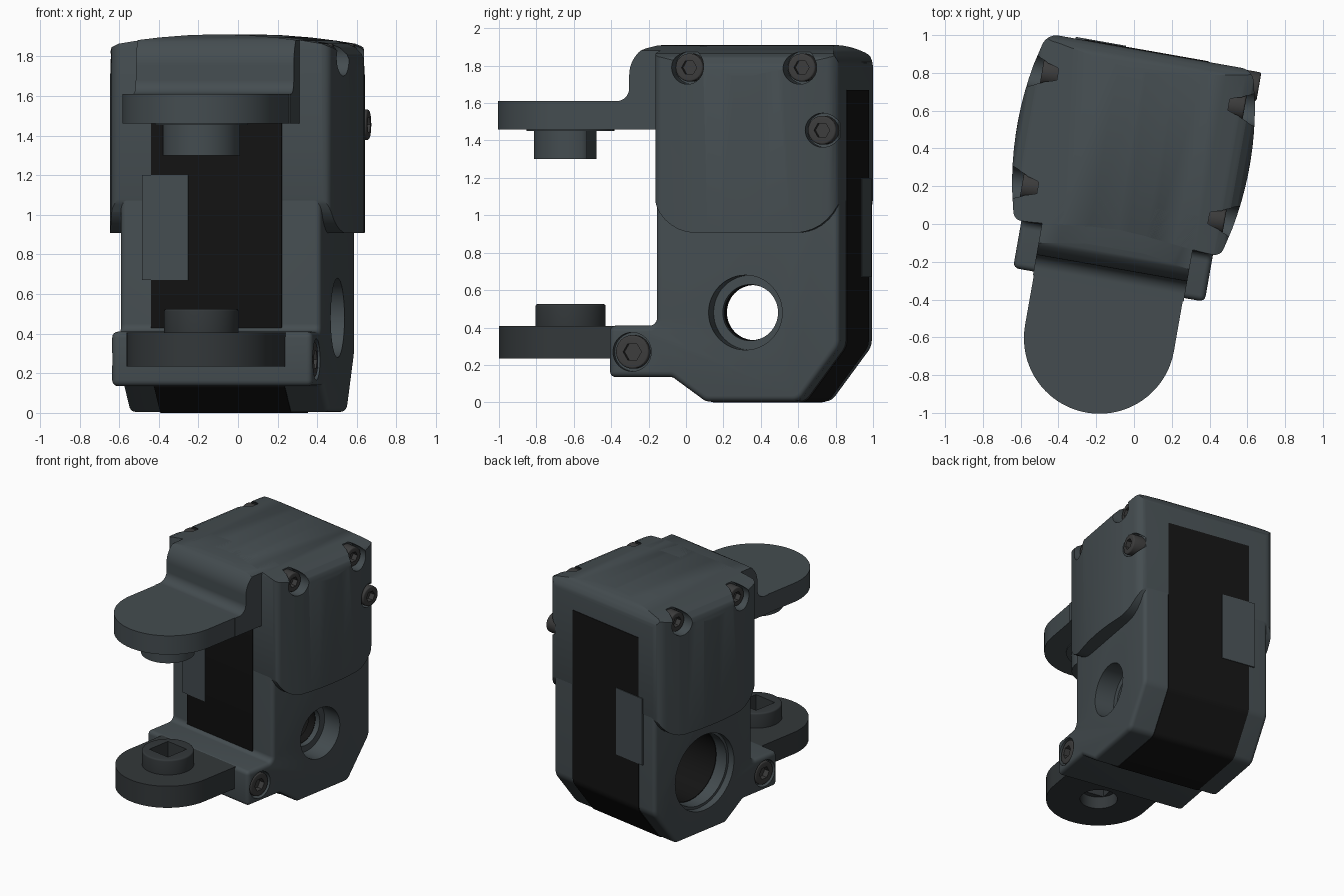
import bpy, bmesh
from math import sin, cos, pi, tan, radians
from mathutils import Matrix, Vector

if "Cube" in bpy.data.objects:
    bpy.data.objects.remove(bpy.data.objects["Cube"])


def material(name, rgb):
    m = bpy.data.materials.new(name)
    m.diffuse_color = (*rgb, 1)
    m.use_nodes = True
    m.node_tree.nodes["Principled BSDF"].inputs["Base Color"].default_value = m.diffuse_color
    return m


GREY = material("slate_grey", (0.058, 0.073, 0.080))
DARK = material("dark_slate", (0.033, 0.039, 0.042))
BLACK = material("black", (0.007, 0.007, 0.007))
STEEL = material("screw_steel", (0.045, 0.045, 0.045))
parts = []


def fillet(pts, n=6):
    """Polygon corners (a, b[, radius]) -> outline with rounded corners."""
    out = []
    for i, p in enumerate(pts):
        c = Vector(p[:2])
        if len(p) < 3:
            out.append(c)
            continue
        d1 = (Vector(pts[i - 1][:2]) - c).normalized()
        d2 = (Vector(pts[(i + 1) % len(pts)][:2]) - c).normalized()
        t = p[2] / tan(d1.angle(d2) / 2)
        centre = c + (d1 + d2).normalized() * (p[2] / sin(d1.angle(d2) / 2))
        a, b = c + d1 * t - centre, c + d2 * t - centre
        for k in range(n + 1):
            v = a.lerp(b, k / n).normalized() * p[2]
            out.append(centre + v)
    return out


def circle(ca, cb, r, n=48):
    return [(ca + r * cos(2 * pi * k / n), cb + r * sin(2 * pi * k / n)) for k in range(n)]


def prism(name, pts, axis, lo, hi, mat=None, bevel=0):
    """Extrude a 2D outline along an axis. Without a material it is a helper."""
    place = {"x": lambda a, b, h: (h, a, b), "y": lambda a, b, h: (a, h, b),
             "z": lambda a, b, h: (a, b, h)}[axis]
    bm = bmesh.new()
    rings = [[bm.verts.new(place(p[0], p[1], h)) for p in pts] for h in (lo, hi)]
    bm.faces.new(rings[0])
    bm.faces.new(rings[1])
    for i in range(len(pts)):
        j = (i + 1) % len(pts)
        bm.faces.new((rings[0][i], rings[0][j], rings[1][j], rings[1][i]))
    bmesh.ops.recalc_face_normals(bm, faces=bm.faces)
    me = bpy.data.meshes.new(name)
    bm.to_mesh(me)
    bm.free()
    ob = bpy.data.objects.new(name, me)
    bpy.context.collection.objects.link(ob)
    if mat:
        me.materials.append(mat)
        parts.append(ob)
    else:
        ob.hide_render = True
    if bevel:
        m = ob.modifiers.new("bevel", "BEVEL")
        m.width, m.segments, m.limit_method, m.angle_limit = bevel, 4, "ANGLE", radians(50)
        apply(ob, m)
    return ob


def apply(ob, mod):
    with bpy.context.temp_override(object=ob, active_object=ob, selected_objects=[ob]):
        bpy.ops.object.modifier_apply(modifier=mod.name)


def boolean(ob, tool, op="DIFFERENCE"):
    m = ob.modifiers.new("bool", "BOOLEAN")
    m.operation, m.solver, m.object = op, "EXACT", tool
    apply(ob, m)
    bpy.data.objects.remove(tool)


def drill(ob, v, z, r, lo, hi):
    boolean(ob, prism("cutter", circle(v, z, r), "x", lo, hi))


# Lower housing with front bracket, side profile (depth, height)
body = prism("housing", fillet([
    (-.085, 1.65), (-.085, .41, .04), (-.34, .41), (-.34, .135), (0, .135, .03), (.18, .005, .06),
    (.69, .005, .07), (.91, .3, .1), (.91, 1.65)]), "x", -.515, .515, GREY, .03)

# Black inner unit, showing as a band on front, bottom and back
core = prism("inner_unit", fillet([
    (-.092, 1.67), (-.092, .3), (-.006, .133, .03), (.178, 0, .06),
    (.694, 0, .07), (.917, .3, .1), (.917, 1.67)]), "x", -.355, .315, BLACK)

# Side bore: wide on the left, narrow on the right
for r, lo, hi in ((.30, -.8, -.46), (.28, -.8, .25), (.15, 0, .8), (.2, .36, .8)):
    drill(body, .40, .48, r, lo, hi)
for r, lo, hi in ((.275, -.8, .25), (.147, 0, .8)):
    drill(core, .40, .48, r, lo, hi)

# Tabs overlapping the band at front and back
prism("front_tab", [(-.40, .67), (-.163, .67), (-.163, 1.2), (-.40, 1.2)], "y", -.097, -.05, GREY)
prism("back_tab", [(-.40, .67), (-.13, .67), (-.13, 1.2), (-.40, 1.2)], "y", .87, .922, GREY)


# Cap: bulged plan, crowned front outline and rounded side outline intersected
def crown():
    half = [(.9, .8), (.64, .8), (.63, 1.70), (.622, 1.76), (.60, 1.81), (.565, 1.845), (.52, 1.864),
            (.42, 1.880), (.3, 1.895), (.15, 1.907), (0, 1.911)][1:]
    return half + [(-a, b) for a, b in half[-2::-1]]


def bulge(v):
    return .625 - .28 * (v - .41) ** 2


vs = [-.088 + .15 + k * .075 for k in range(10)]
right = [(bulge(-.088), -.088, .05)] + [(bulge(v), v) for v in vs] + [(bulge(.913), .913, .08)]
left = [(-p[0], *p[1:]) for p in reversed(right)]
cap = prism("cap", fillet(right + left), "z", .85, 2.0, GREY)
boolean(cap, prism("crown_shape", crown(), "y", -1, 2), "INTERSECT")
boolean(cap, prism("side_shape", fillet([
    (-.1, .907, .24), (.925, .907, .24), (.925, 1.95), (.925, 1.915, .15)][:2] + [
    (.915, 1.915, .15), (-.09, 1.915, .07)], 10), "x", -1, 1), "INTERSECT")

# Upper arm: neck flowing out of the cap, rounded plate and peg
neck = prism("upper_neck", fillet([
    (.1, 1.46), (-.36, 1.46), (-.36, 1.61), (-.25, 1.61, .07), (-.25, 1.92, .17), (.1, 1.92)], 10),
    "x", -.405, .405, GREY)
boolean(neck, prism("crown_shape", crown(), "y", -1, 2), "INTERSECT")


def tongue(r, cv, back):
    return [(r, back)] + [(r * cos(a), cv - r * sin(a)) for a in
                          [pi * k / 40 for k in range(41)]] + [(-r, back)]


prism("upper_plate", tongue(.40, -.627, -.3), "z", 1.46, 1.61, GREY)
prism("upper_peg_flange", circle(0, -.64, .235), "z", 1.452, 1.47, GREY)
prism("upper_peg", [(a, min(b, -.525)) for a, b in circle(0, -.64, .195, 64)
                    if b < -.515], "z", 1.30, 1.47, GREY)

# Lower arm: rounded plate with square-socketed peg and round hole underneath
plate = prism("lower_plate", tongue(.377, -.645, -.2), "z", .235, .407, DARK)
peg = prism("lower_peg", circle(0, -.64, .188), "z", .35, .525, DARK, .012)
for ob in (plate, peg):
    s = .095
    boolean(ob, prism("cutter", [(-s, -.64 - s), (s, -.64 - s), (s, -.64 + s), (-s, -.64 + s)],
                      "z", .2, .6))
boolean(plate, prism("cutter", circle(0, -.64, .135), "z", .1, .33))


# Socket screws with their recesses
def screw(host, side, v, z, r, base, top):
    lo, hi = sorted((side * base, side * .8))
    drill(host, v, z, r + .014, lo, hi)
    lo, hi = sorted((side * (base - .03), side * top))
    head = prism("screw", circle(v, z, r, 32), "x", lo, hi, STEEL, .01)
    lo, hi = sorted((side * (top - .045), side * .8))
    boolean(head, prism("cutter", circle(v, z, r * .55, 6), "x", lo, hi))


for side in (-1, 1):
    screw(cap, side, .10, 1.79, .075, .46, .545)
    screw(cap, side, .71, 1.79, .075, .46, .545)
    screw(body, side, -.215, .27, .09, .46, .51)
screw(cap, 1, .83, 1.455, .077, .50, .60)

# Turn and centre the whole model, smooth the curves
turn = Matrix.Rotation(radians(-10), 4, "Z") @ Matrix.Translation((-.075, 0, 0))
for ob in parts:
    ob.data.transform(turn)
    bpy.ops.object.select_all(action="DESELECT")
    ob.select_set(True)
    bpy.context.view_layer.objects.active = ob
    bpy.ops.object.shade_smooth_by_angle(angle=radians(30))
